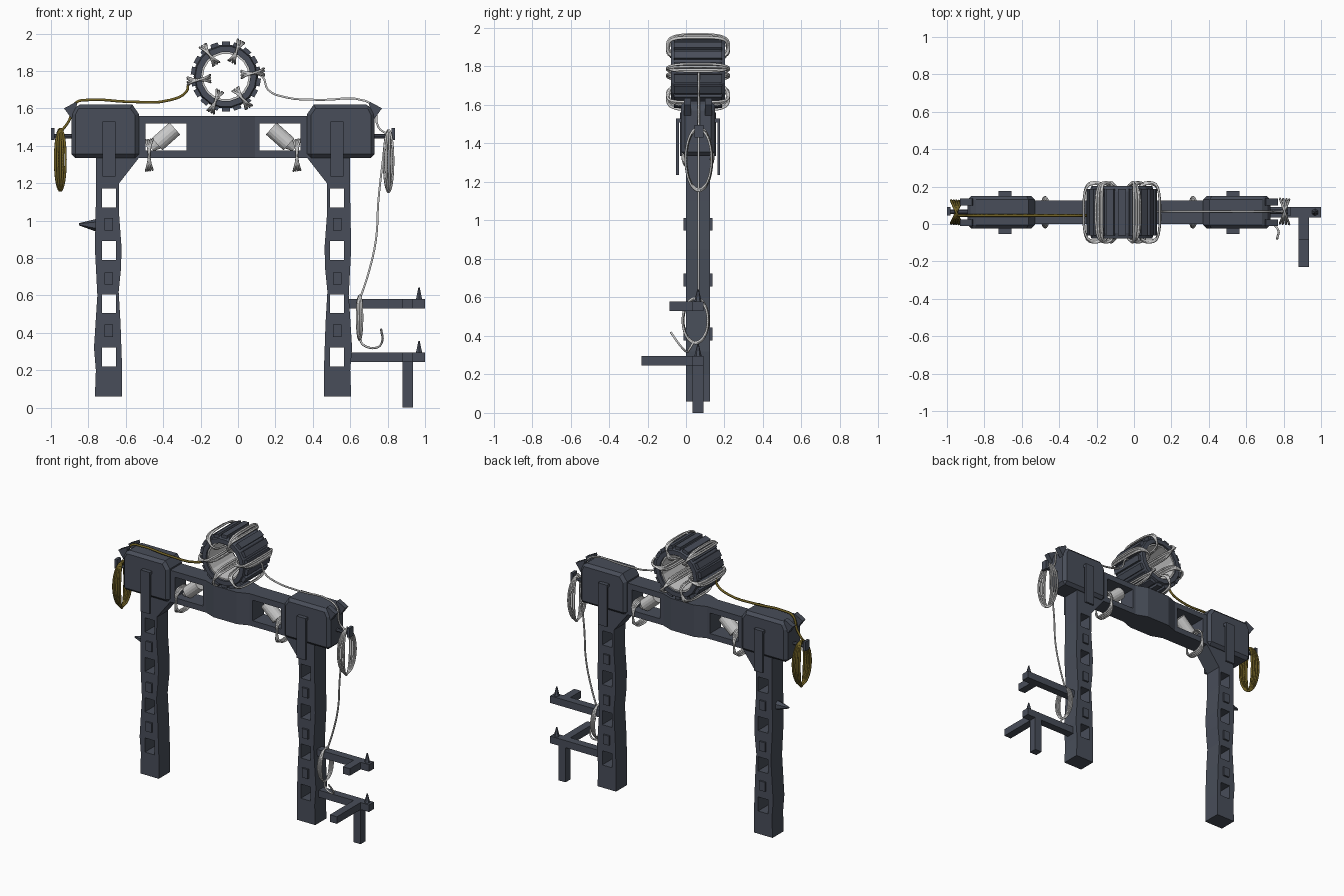
import bpy, bmesh, math
from mathutils import Vector, Matrix

if "Cube" in bpy.data.objects:
    bpy.data.objects.remove(bpy.data.objects["Cube"])

CX, CY = -0.08, 0.0625          # gate centre line


def mat(name, col):
    m = bpy.data.materials.new(name)
    m.diffuse_color = (*col, 1)
    m.use_nodes = True
    m.node_tree.nodes["Principled BSDF"].inputs["Base Color"].default_value = m.diffuse_color
    return m


DARK = mat("slate", (0.065, 0.075, 0.1))
ROPE = mat("pale_rope", (0.6, 0.6, 0.58))
GOLD = mat("gold_rope", (0.17, 0.125, 0.02))
PALE = mat("pale_grey", (0.7, 0.7, 0.7))


def finish(name, bm, m=DARK):
    bmesh.ops.recalc_face_normals(bm, faces=bm.faces)
    me = bpy.data.meshes.new(name)
    bm.to_mesh(me)
    bm.free()
    me.materials.append(m)
    ob = bpy.data.objects.new(name, me)
    bpy.context.collection.objects.link(ob)
    return ob


def add_box(bm, x, y, z, rot=None):
    c = Vector(((x[0] + x[1]) / 2, (y[0] + y[1]) / 2, (z[0] + z[1]) / 2))
    s = Matrix.Diagonal((abs(x[1] - x[0]), abs(y[1] - y[0]), abs(z[1] - z[0]), 1))
    bmesh.ops.create_cube(bm, size=1, matrix=(rot or Matrix()) @ Matrix.Translation(c) @ s)


def boxes(name, items, m=DARK):
    bm = bmesh.new()
    for b in items:
        add_box(bm, *b)
    return finish(name, bm, m)


def prism(name, pts, lo, hi, axis='y'):
    bm = bmesh.new()
    put = (lambda a, b, t: (a, t, b)) if axis == 'y' else (lambda a, b, t: (a, b, t))
    f = bm.faces.new([bm.verts.new(put(a, b, lo)) for a, b in pts])
    g = bmesh.ops.extrude_face_region(bm, geom=[f])
    bmesh.ops.translate(bm, verts=[v for v in g['geom'] if isinstance(v, bmesh.types.BMVert)],
                        vec=put(0, 0, hi - lo))
    return finish(name, bm)


def cut(ob, items):
    cutter = boxes("cutter", items)
    cutter.hide_render = True
    md = ob.modifiers.new("holes", 'BOOLEAN')
    md.operation, md.solver, md.object = 'DIFFERENCE', 'EXACT', cutter
    bpy.context.view_layer.objects.active = ob
    bpy.ops.object.modifier_apply(modifier=md.name)
    bpy.data.objects.remove(cutter)


def cone(name, base, tip, r1, r2, n, m=DARK):
    a, b = Vector(base), Vector(tip)
    bm = bmesh.new()
    rot = (b - a).to_track_quat('Z', 'Y').to_matrix().to_4x4()
    bmesh.ops.create_cone(bm, cap_ends=True, segments=n, radius1=r1, radius2=r2,
                          depth=(b - a).length, matrix=Matrix.Translation((a + b) / 2) @ rot)
    return finish(name, bm, m)


def tube(name, strands, r, m, cyclic=False):
    cu = bpy.data.curves.new(name, 'CURVE')
    cu.dimensions, cu.bevel_depth, cu.bevel_resolution = '3D', r, 1
    cu.resolution_u, cu.use_fill_caps = 4, True
    for pts in strands:
        sp = cu.splines.new('BEZIER')
        sp.bezier_points.add(len(pts) - 1)
        sp.use_cyclic_u = cyclic
        for p, co in zip(sp.bezier_points, pts):
            p.co = co
            p.handle_left_type = p.handle_right_type = 'AUTO'
    cu.materials.append(m)
    ob = bpy.data.objects.new(name, cu)
    bpy.context.collection.objects.link(ob)
    return ob


def loops(name, c, u, v, w, ks, power=1.0, phase=0.0, r=0.006, m=ROPE):
    """Bundle of closed loops in the u/v plane, strands fanned along w."""
    c, u, v, w = map(Vector, (c, u, v, w))
    sgn = lambda t: math.copysign(abs(t) ** power, t)
    strands = []
    for k in ks:
        q = 1 + 0.03 * k
        strands.append([c + u * sgn(math.cos(a)) * q + v * sgn(math.sin(a)) * q
                        + w * k * math.cos(a + phase)
                        for a in [2 * math.pi * i / 16 for i in range(16)]])
    return tube(name, strands, r, m, True)


# Parts mirrored about the gate centre line
for s, side in ((-1, "left"), (1, "right")):
    X = lambda d: CX + s * d
    # leg with gusset and through holes
    leg = [(.54, .06), (.685, .06), (.68, .2), (.69, .32), (.672, .6), (.685, .85), (.68, 1.1),
           (.68, 1.36), (.45, 1.36), (.45, 1.335), (.555, 1.2), (.557, 1.05), (.543, .86),
           (.545, .75), (.558, .62), (.548, .45), (.54, .22)]
    ob = prism(side + "_leg", [(X(a), b) for a, b in leg], 0, .125)
    cut(ob, [((X(.572), X(.648)), (-.1, .3), (z, z + .1)) for z in (.22, .505, .79, 1.07)])
    # small studs between the holes
    boxes(side + "_leg_studs", [((X(.588), X(.634)), (-.012, .137), (z - .033, z + .033))
                                for z in (.41, .69, .98)])
    # chamfered corner block
    ob = prism(side + "_corner_block", [(X(a), b) for a, b in (
        (.45, 1.335), (.81, 1.335), (.81, 1.57), (.785, 1.62), (.485, 1.62), (.45, 1.57))], -.025, .15)
    md = ob.modifiers.new("bevel", 'BEVEL')
    md.width, md.segments, md.limit_method = .02, 1, 'ANGLE'
    md.angle_limit = math.radians(60)
    # hanging side plates
    plates = []
    for t in (-1, 1):
        plates += [((X(.575), X(.645)), (CY + t * .1, CY + t * .115), (1.235, 1.53)),
                   ((X(.575), X(.645)), (CY + t * .08, CY + t * .115), (1.51, 1.53))]
    boxes(side + "_side_plates", plates)
    # horns at the outer top edge
    for y in (-.01, .1):
        prism(side + "_horn", [(X(a), b) for a, b in
              ((.78, 1.62), (.785, 1.635), (.85, 1.6), (.81, 1.545))], y, y + .035)
    # rope pin with end plate
    cone(side + "_pin", (X(.8), .065, 1.45), (X(.915), .065, 1.45), .012, .012, 8)
    boxes(side + "_pin_stop", [((X(.9), X(.92)), (.045, .09), (1.43, 1.495))])
    # lamp in the beam window with its rope lashing
    dirv = Vector((-s * .045, 0, .04)) * 1.05
    lc = Vector((X(.305), CY, 1.45))
    cone(side + "_lamp", lc - dirv, lc + dirv, .043, .043, 16, PALE)
    cone(side + "_lamp_neck", lc - dirv * 1.6, lc - dirv, .015, .03, 10, PALE)
    tube(side + "_lamp_cord", [[lc - dirv * 1.4, (X(.375), CY, 1.4), (X(.395), CY, 1.38)]], .006, ROPE)
    loops(side + "_lashing", (X(.395), CY, 1.35), (0, 0, .082), (0, .078, 0), (.018, 0, 0),
          (-1, -.3, .4, 1), .65)

# Cross beam: bulged in the middle, with two windows
half = [(-.53, 0), (-.25, 0), (-.17, -.03), (.01, -.03), (.09, 0), (.37, 0)]
beam = prism("cross_beam", half + [(a, .125 - b) for a, b in reversed(half)], 1.335, 1.56, 'z')
cut(beam, [((x, x + .22), (-.2, .4), (1.375, 1.52)) for x in (-.495, .115)])

# Spike on the left leg
cone("leg_spike", (-.755, CY, .975), (-.85, CY, .98), .035, .006, 6)

# Bracket arms on the right leg
for nm, z, y0 in (("upper", .53, -.085), ("lower", .245, -.23)):
    items = [((.58, 1.0), (.035, .09), (z, z + .05)), ((.88, .935), (y0, .04), (z, z + .05))]
    if nm == "lower":
        items.append(((.88, .935), (.035, .09), (0, z + .01)))
    boxes(nm + "_bracket", items)
    cone(nm + "_bracket_spike", (.968, CY, z + .045), (.968, CY, z + .112), .02, .004, 6)

# Spool: barrel ring, planks, pale lining
SC = Vector((-.065, CY, 1.77))


def ring(name, prof, n, m):
    bm = bmesh.new()
    vs = [bm.verts.new(SC + Vector((r, y, 0))) for r, y in prof]
    es = [bm.edges.new((vs[i], vs[(i + 1) % len(vs)])) for i in range(len(vs))]
    bmesh.ops.spin(bm, geom=vs + es, cent=SC, axis=(0, 1, 0), angle=2 * math.pi, steps=n)
    bmesh.ops.remove_doubles(bm, verts=bm.verts, dist=1e-4)
    return finish(name, bm, m)


ring("spool_barrel", [(.132, -.14), (.163, -.14), (.172, -.11), (.172, .11), (.163, .14), (.132, .14)],
     18, DARK)
ring("spool_lining", [(.122, -.125), (.134, -.125), (.134, .125), (.122, .125)], 18, PALE)
bm = bmesh.new()
for i in range(18):
    rot = Matrix.Translation(SC) @ Matrix.Rotation(2 * math.pi * (i + .5) / 18, 4, 'Y')
    add_box(bm, (.16, .187), (-.125, .125), (-.021, .021), rot)
finish("spool_planks", bm)

# Six rope wraps around the spool
for i in range(6):
    a = math.radians(7 + 60 * i)
    rad, tan = Vector((math.cos(a), 0, math.sin(a))), Vector((-math.sin(a), 0, math.cos(a)))
    loops("spool_wrap", SC + rad * .145, rad * .06, (0, .156, 0), tan * .02,
          (-1, -.6, .2, .9), .6, r=.0065)

# Hanging rope coils
loops("gold_coil", (-.95, CY, 1.325), (0, 0, .16), (0, .062, 0), (.028, 0, 0),
      (-1, -.5, 0, .5, 1), phase=math.pi / 2, m=GOLD, r=.007)
loops("pale_coil", (.805, .067, 1.318), (0, 0, .16), (0, .067, 0), (.025, 0, 0),
      (-1, -.4, .3, 1), phase=math.pi / 2)
loops("lower_coil", (.65, .05, .48), (0, 0, .115), (0, .065, 0), (.014, 0, 0),
      (-1, -.4, .3, 1), phase=math.pi / 2)

# Running ropes
at = lambda y, pts: [(x, y, z) for x, z in pts]
tube("gold_rope", [at(.045, [(-.2, 1.76), (-.26, 1.74), (-.275, 1.69), (-.36, 1.645), (-.58, 1.635),
                             (-.79, 1.645), (-.87, 1.628), (-.9, 1.54), (-.95, 1.47)])], .008, GOLD)
tube("pale_rope", [at(.067, [(.07, 1.785), (.13, 1.77), (.16, 1.7), (.25, 1.66), (.44, 1.645),
                             (.68, 1.64), (.73, 1.6), (.75, 1.5), (.8, 1.46)])], .006, ROPE)
tube("hanging_rope", [at(.065, [(.79, 1.46), (.775, 1.33), (.75, 1.1), (.738, .9), (.695, .71),
                                (.655, .59)])], .006, ROPE)
tube("rope_tail", [[(.65, .04, .37), (.67, .02, .335), (.74, 0, .32), (.77, -.03, .35),
                    (.765, -.08, .42)]], .006, ROPE)
